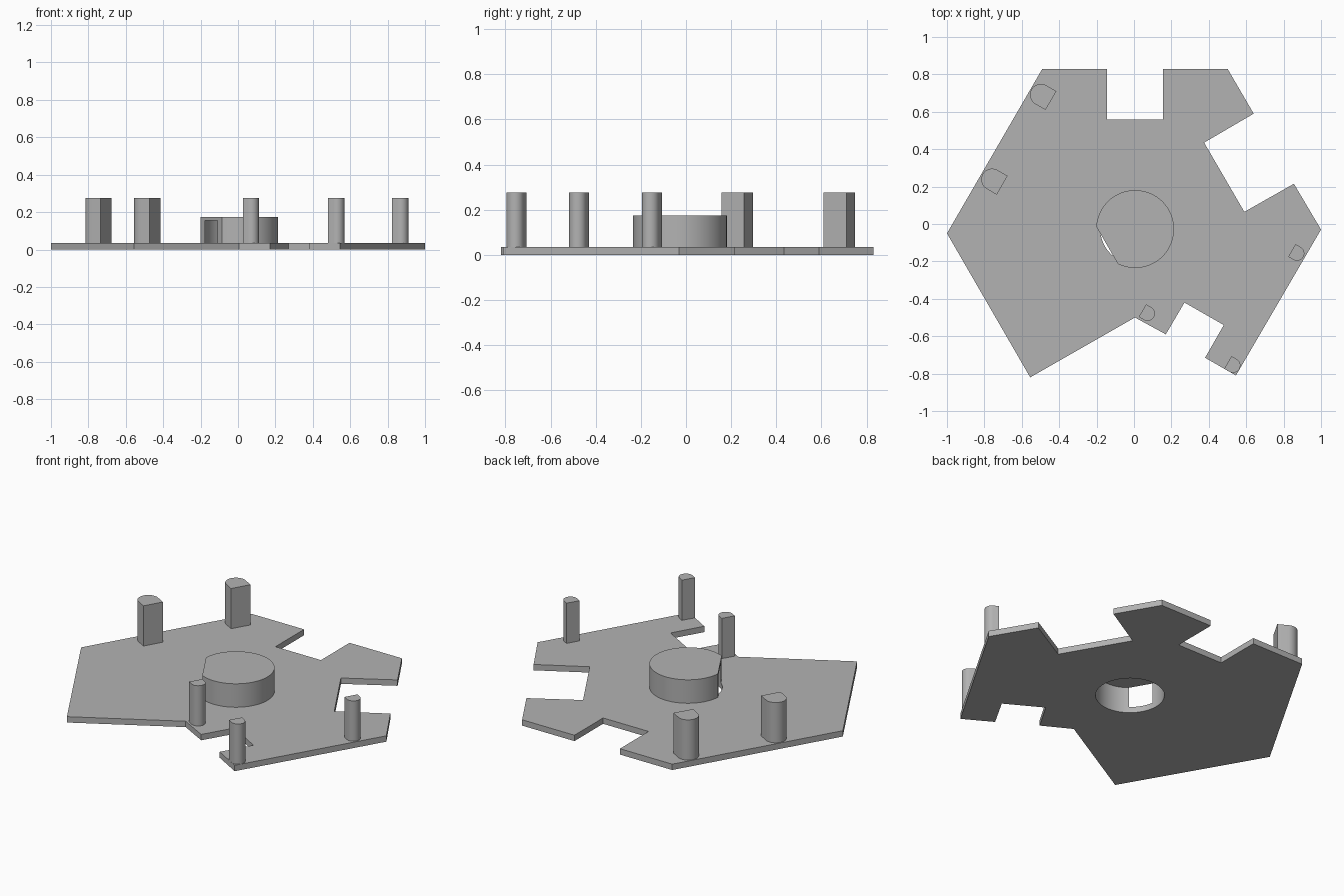
import bpy, bmesh
from math import radians, cos, sin, acos, degrees
from mathutils import Vector

cube = bpy.data.objects.get("Cube")
if cube:
    bpy.data.objects.remove(cube, do_unlink=True)

grey = bpy.data.materials.new("plain grey")
grey.use_nodes = True
colour = (0.45, 0.45, 0.45, 1)
grey.diffuse_color = colour
grey.node_tree.nodes["Principled BSDF"].inputs["Base Color"].default_value = colour

PLATE_TOP, HUB_TOP, POST_TOP = 0.035, 0.175, 0.275
HUB = Vector((0.006, -0.027))
HUB_R, FLAT_DIST, BORE_R = 0.208, 0.173, 0.186


def arc(centre, radius, start, end, steps):
    """Points along an arc, angles in degrees."""
    angles = [radians(start + (end - start) * i / steps) for i in range(steps + 1)]
    return [(centre[0] + radius * cos(a), centre[1] + radius * sin(a)) for a in angles]


def prism(name, outline, bottom, top):
    """Extrude an anticlockwise outline between two heights."""
    bm = bmesh.new()
    base = bm.faces.new([bm.verts.new((x, y, bottom)) for x, y in outline])
    extruded = bmesh.ops.extrude_face_region(bm, geom=[base], use_keep_orig=True)
    moved = [v for v in extruded["geom"] if isinstance(v, bmesh.types.BMVert)]
    bmesh.ops.translate(bm, verts=moved, vec=(0, 0, top - bottom))
    bmesh.ops.recalc_face_normals(bm, faces=bm.faces)
    mesh = bpy.data.meshes.new(name)
    bm.to_mesh(mesh)
    bm.free()
    mesh.materials.append(grey)
    obj = bpy.data.objects.new(name, mesh)
    bpy.context.collection.objects.link(obj)
    return obj


def activate(obj):
    bpy.ops.object.select_all(action="DESELECT")
    obj.select_set(True)
    bpy.context.view_layer.objects.active = obj


def post(name, flat_middle, flat_angle, radius, length):
    """Upright post: straight sides, one flat face and a rounded back."""
    out = Vector((cos(radians(flat_angle)), sin(radians(flat_angle))))
    side = Vector((-out.y, out.x)) * radius
    middle = Vector(flat_middle)
    outline = [middle - side, middle + side]
    outline += arc(middle - out * length, radius, flat_angle + 90, flat_angle + 270, 20)
    return prism(name, outline, PLATE_TOP, POST_TOP)


# Notched base plate
plate = prism("base_plate", [
    (-0.49, 0.83), (-1, -0.05), (-0.555, -0.82), (0.005, -0.5), (0.17, -0.59),
    (0.27, -0.42), (0.48, -0.54), (0.38, -0.715), (0.545, -0.81), (1, -0.03),
    (0.855, 0.215), (0.59, 0.065), (0.375, 0.435), (0.64, 0.59), (0.5, 0.83),
    (0.155, 0.83), (0.155, 0.56), (-0.145, 0.56), (-0.145, 0.83)], 0, PLATE_TOP)

# Round hub with one flat side
half = degrees(acos(FLAT_DIST / HUB_R))
hub = prism("hub", arc(HUB, HUB_R, 210 + half, 570 - half, 56), PLATE_TOP, HUB_TOP)

# Blind bore from below, breaking out through the flat side of the hub
cutter = prism("bore_cutter", arc(HUB, BORE_R, 0, 354.375, 63), -0.1, 0.155)
cutter.hide_render = True
for part in (plate, hub):
    cut = part.modifiers.new("bore", "BOOLEAN")
    cut.operation = "DIFFERENCE"
    cut.solver = "EXACT"
    cut.object = cutter
    activate(part)
    bpy.ops.object.modifier_apply(modifier="bore")
bpy.data.objects.remove(cutter, do_unlink=True)

# Wide posts on the left edge, slim posts on the right and front
parts = [plate, hub]
for i, middle in enumerate([(-0.444, 0.66), (-0.705, 0.207)]):
    parts.append(post(f"wide_post_{i + 1}", middle, -30, 0.058, 0.062))
for i, middle in enumerate([(0.844, -0.141), (0.502, -0.74), (0.045, -0.463)]):
    parts.append(post(f"slim_post_{i + 1}", middle, 150, 0.039, 0.032))

for part in parts:
    activate(part)
    bpy.ops.object.shade_smooth_by_angle(angle=radians(25))
